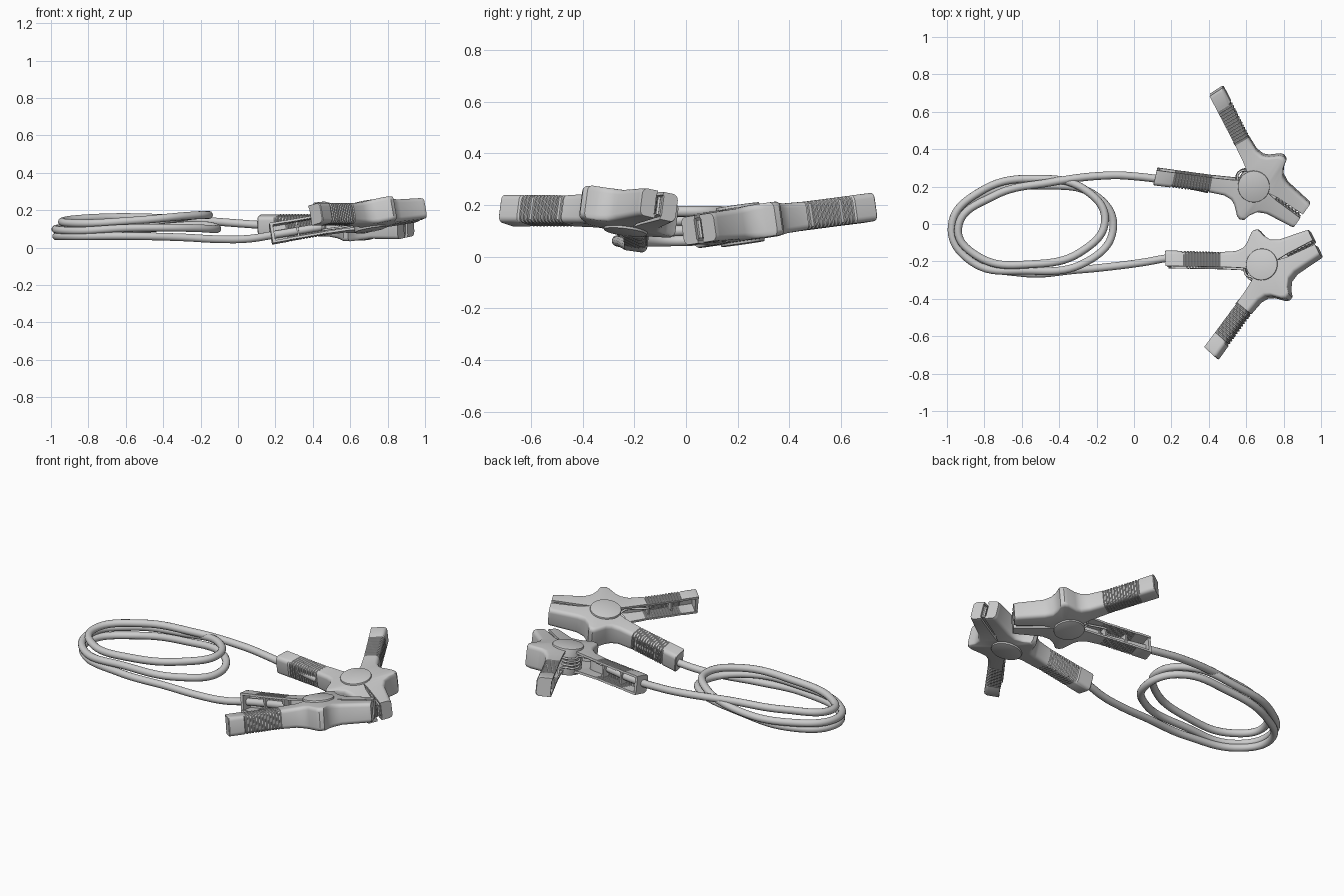
import bpy, bmesh, math
from mathutils import Matrix, Vector

if "Cube" in bpy.data.objects:
    bpy.data.objects.remove(bpy.data.objects["Cube"])


def finish(name, bm, mat, angle=35):
    bmesh.ops.recalc_face_normals(bm, faces=bm.faces)
    me = bpy.data.meshes.new(name)
    bm.to_mesh(me)
    bm.free()
    ob = bpy.data.objects.new(name, me)
    bpy.context.collection.objects.link(ob)
    ob.matrix_world = mat
    bpy.ops.object.select_all(action='DESELECT')
    ob.select_set(True)
    bpy.context.view_layer.objects.active = ob
    bpy.ops.object.shade_smooth_by_angle(angle=math.radians(angle))
    return ob


def tube(name, pts, radius, mat=Matrix()):
    cu = bpy.data.curves.new(name, 'CURVE')
    cu.dimensions = '3D'
    cu.bevel_depth = radius
    cu.bevel_resolution = 4
    cu.use_fill_caps = True
    cu.resolution_u = 10
    sp = cu.splines.new('BEZIER')
    sp.bezier_points.add(len(pts) - 1)
    for bp, p in zip(sp.bezier_points, pts):
        bp.co = p
        bp.handle_left_type = bp.handle_right_type = 'AUTO'
    ob = bpy.data.objects.new(name, cu)
    bpy.context.collection.objects.link(ob)
    ob.matrix_world = mat


# U-shaped channel section between an outer and an inner edge point
def section(o, i, h, closed, t=0.013, r=0.022):
    o, i = Vector(o), Vector(i)
    w = (o - i).length
    d = (o - i) / w
    k = w - 0.004 if closed else t
    arc = [(r * math.sin(a), r * (1 - math.cos(a))) for a in
           (0, math.pi / 8, math.pi / 4, 3 * math.pi / 8, math.pi / 2)]
    low = [(w - r + a, -h + b) for a, b in arc]
    sz = [(0, -h)] + low + [(s, -z) for s, z in reversed(low)] + [(0, h)]
    sz += [(0, h - t), (w - k, h - t), (w - k, t - h), (0, t - h)]
    return [(i.x + d.x * s, i.y + d.y * s, z) for s, z in sz]


def handle_station(f, dip=0.0):
    o = Vector((-0.44, 0.325)).lerp(Vector((-0.15, 0.17)), f)
    i = Vector((-0.472, 0.245)).lerp(Vector((-0.185, 0.095)), f)
    return o + (i - o).normalized() * dip, i, 0.055 - dip * 0.4


# stations along one arm: grip end, ridges, shoulder bump, jaw
def arm_stations():
    st = [(*handle_station(0, 0.004), True), (*handle_station(0.012), True),
          (*handle_station(0.05), True), (*handle_station(0.055), False),
          (*handle_station(0.27), False)]
    for n in range(13):
        f = 0.29 + n * 0.05
        st += [(*handle_station(f + a, b), False)
               for a, b in ((0, 0.006), (0.015, 0.006), (0.025, 0), (0.042, 0))]
    st += [((-0.10, 0.150), (-0.115, 0.055), 0.058, False),
           ((-0.055, 0.146), (-0.07, 0.025), 0.064, False),
           ((-0.025, 0.160), (-0.045, 0.0), 0.066, False),
           ((0.020, 0.200), (0.0, 0.0), 0.066, False),
           ((0.040, 0.207), (0.03, 0.0), 0.066, False),
           ((0.062, 0.198), (0.055, 0.0), 0.066, False),
           ((0.072, 0.160), (0.08, 0.0), 0.066, False),
           ((0.095, 0.122), (0.105, 0.003), 0.065, False),
           ((0.140, 0.100), (0.140, 0.008), 0.060, False),
           ((0.285, 0.081), (0.285, 0.012), 0.056, False),
           ((0.287, 0.081), (0.287, 0.012), 0.056, True),
           ((0.302, 0.077), (0.302, 0.012), 0.054, True)]
    return st


def arm(name, side, shift, mat):
    bm = bmesh.new()
    rings = [[bm.verts.new((x, side * y + shift, z)) for x, y, z in section(*s)]
             for s in arm_stations()]
    for a, b in zip(rings, rings[1:]):
        for j in range(len(a)):
            k = (j + 1) % len(a)
            bm.faces.new((a[j], a[k], b[k], b[j]))
    bm.faces.new(rings[0])
    bm.faces.new(rings[-1])
    finish(name, bm, mat)


def box(name, size, loc, ang, mat):
    bm = bmesh.new()
    bmesh.ops.create_cube(bm, size=1, matrix=Matrix.Translation(loc)
                          @ Matrix.Rotation(ang, 4, 'Z') @ Matrix.Diagonal((*size, 1)))
    finish(name, bm, mat)


def clamp(tag, pos, angle, slope, free):
    # tilted frame: x toward the jaws, z out of the pivot
    b, c = slope
    u = Vector((math.cos(angle), math.sin(angle), 0))
    u.z = b * u.x + c * u.y
    u.normalize()
    n = Vector((-b, -c, 1)).normalized()
    v = n.cross(u)
    mat = Matrix((u, v, n)).transposed().to_4x4()
    mat.translation = pos
    shift = 0.015 * free

    for side in (1, -1):
        part = "free" if side == free else "cable"
        arm(f"{tag}_{part}_arm", side, shift, mat)
        # metal jaw insert with teeth
        box(f"{tag}_{part}_jaw_plate", (0.15, 0.05, 0.07),
            (0.213, side * 0.033 + shift, 0), 0, mat)
        for k in range(7):
            box(f"{tag}_{part}_tooth", (0.01, 0.01, 0.07),
                (0.15 + k * 0.022, side * 0.008 + shift, 0), math.pi / 4, mat)
        # cross ribs inside the hollow grip
        for f in (0.45, 0.85):
            o, i, h = handle_station(f)
            m = o.lerp(i, 0.35)
            box(f"{tag}_{part}_rib", (0.01, 0.05, 0.09),
                (m.x, side * m.y + shift, 0), -side * 0.49, mat)

    # pivot pin with a chamfered cap on both faces
    bm = bmesh.new()
    bmesh.ops.create_cone(bm, cap_ends=True, segments=48, radius1=0.085,
                          radius2=0.085, depth=0.152)
    rim = [e for e in bm.edges if abs(e.verts[0].co.z - e.verts[1].co.z) < 1e-4]
    bmesh.ops.bevel(bm, geom=rim, offset=0.004, segments=2, affect='EDGES', profile=0.5)
    finish(f"{tag}_pivot", bm, mat)

    # torsion spring between the grips
    coil = [(-0.055 + 0.05 * math.cos(k * math.pi / 3), 0.05 * math.sin(k * math.pi / 3),
             -0.036 + k * 0.003) for k in range(2, 23)]
    coil = [(-0.22, 0.125, -0.03)] + coil + [(-0.22, -0.125, 0.03)]
    tube(f"{tag}_spring", coil, 0.006, mat)


clamp("upper_clamp", (0.642, 0.21, 0.124), math.radians(-35), (0.0235, 0.142), 1)
clamp("lower_clamp", (0.695, -0.225, 0.168), math.radians(26.5), (0.174, -0.13), -1)

# one cable: from the upper clamp through two and a half turns to the lower clamp
path = [(0.40, 0.185, 0.118), (0.16, 0.235, 0.12), (0, 0.255, 0.13), (-0.13, 0.26, 0.14),
        (-0.45, 0.222, 0.16), (-0.75, 0.15, 0.16), (-0.94, -0.02, 0.14),
        (-0.84, -0.17, 0.13), (-0.55, -0.215, 0.145), (-0.27, -0.14, 0.17),
        (-0.155, 0.02, 0.175), (-0.25, 0.175, 0.17), (-0.52, 0.242, 0.125),
        (-0.82, 0.175, 0.11), (-0.975, -0.01, 0.10), (-0.87, -0.2, 0.09),
        (-0.58, -0.25, 0.105), (-0.25, -0.2, 0.105), (-0.112, -0.03, 0.10),
        (-0.19, 0.14, 0.12), (-0.5, 0.205, 0.10), (-0.8, 0.16, 0.07),
        (-0.968, 0.0, 0.062), (-0.9, -0.17, 0.06), (-0.6, -0.262, 0.062),
        (-0.3, -0.245, 0.055), (-0.1, -0.225, 0.045), (0.05, -0.205, 0.047),
        (0.20, -0.18, 0.07), (0.45, -0.175, 0.112)]
tube("coiled_cable", path, 0.021)
